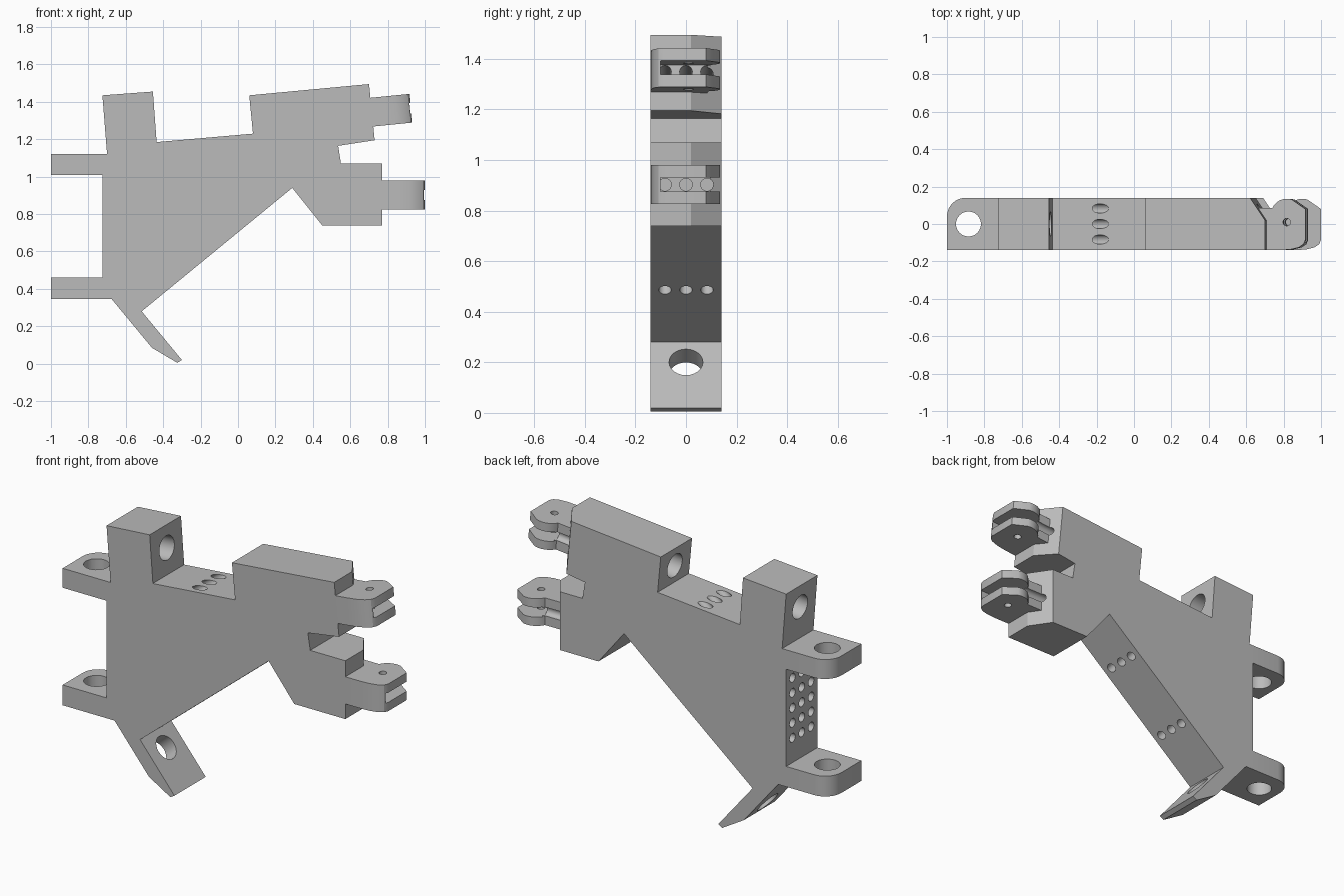
import bpy, bmesh, math
from mathutils import Matrix, Vector

cube = bpy.data.objects.get("Cube")
if cube:
    bpy.data.objects.remove(cube)

grey = bpy.data.materials.new("plain grey")
grey.use_nodes = True
tone = (0.5, 0.5, 0.5, 1)
grey.diffuse_color = tone
grey.node_tree.nodes["Principled BSDF"].inputs["Base Color"].default_value = tone

HALF = 0.14          # half depth of the plate
TILT = math.radians(5.7)
ROWS = (-0.083, 0, 0.083)


def make(name, bm):
    bmesh.ops.recalc_face_normals(bm, faces=bm.faces)
    mesh = bpy.data.meshes.new(name)
    bm.to_mesh(mesh)
    bm.free()
    mesh.materials.append(grey)
    ob = bpy.data.objects.new(name, mesh)
    bpy.context.collection.objects.link(ob)
    return ob


def prism(name, outline, low, high, upright=True, matrix=Matrix()):
    """Extrude an outline along z, or along y when it is drawn in x and z."""
    bm = bmesh.new()
    verts = [bm.verts.new((a, b, low) if upright else (a, low, b)) for a, b in outline]
    face = bm.faces.new(verts)
    top = bmesh.ops.extrude_face_region(bm, geom=[face])["geom"]
    move = (0, 0, high - low) if upright else (0, high - low, 0)
    bmesh.ops.translate(bm, vec=move, verts=[v for v in top if isinstance(v, bmesh.types.BMVert)])
    bmesh.ops.transform(bm, matrix=matrix, verts=bm.verts)
    return make(name, bm)


def drill(holes, radius):
    """One cutter holding a cylinder for each (start, end) pair."""
    bm = bmesh.new()
    for start, end in holes:
        start, end = Vector(start), Vector(end)
        axis = end - start
        turn = axis.to_track_quat("Z", "Y").to_matrix().to_4x4()
        bmesh.ops.create_cone(bm, cap_ends=True, segments=24, radius1=radius, radius2=radius,
                              depth=axis.length, matrix=Matrix.Translation((start + end) / 2) @ turn)
    cutter = make("cutter", bm)
    cutter.hide_render = True
    return cutter


def cut(ob, *cutters):
    for c in cutters:
        mod = ob.modifiers.new("cut", "BOOLEAN")
        mod.operation, mod.solver, mod.object = "DIFFERENCE", "EXACT", c
    bpy.context.view_layer.update()
    done = ob.evaluated_get(bpy.context.evaluated_depsgraph_get())
    mesh = bpy.data.meshes.new_from_object(done)
    ob.modifiers.clear()
    ob.data = mesh


def triple(point, direction, back, ahead):
    """Three parallel holes side by side, through a point in x and z."""
    d = Vector((direction[0], 0, direction[1])).normalized()
    spots = [Vector((point[0], y, point[1])) for y in ROWS]
    return [(p - d * back, p + d * ahead) for p in spots]


# Main plate
body = prism("body", [
    (-0.725, 0.345), (-0.725, 1.12), (-0.70, 1.12), (-0.725, 1.435), (-0.455, 1.455),
    (-0.435, 1.185), (0.08, 1.23), (0.06, 1.435), (0.70, 1.495), (0.73, 1.195),
    (0.535, 1.165), (0.55, 1.07), (0.77, 1.07), (0.77, 0.74), (0.45, 0.74),
    (0.29, 0.94), (-0.515, 0.28), (-0.30, 0.02), (-0.325, 0.005), (-0.46, 0.085),
    (-0.675, 0.345)], -HALF, HALF, upright=False)

# Frames of the two hinges
upper = Matrix.Translation((0.695, 0, 1.343)) @ Matrix.Rotation(-TILT, 4, "Y")
lower = Matrix.Translation((0.77, 0, 0.9025))
frames = {"upper": upper, "lower": lower}

# Slanted back corners of the two end blocks
corner = [(0.027, -0.02), (-0.107, 0.18), (0.1, 0.18), (0.1, -0.02)]
wedges = [prism("cutter", corner, -0.2, 0.2, matrix=m)
          for m in (upper @ Matrix.Translation((0.02, 0, 0)), lower)]

# Narrow channels: grid on the left end, then top, sloping underside and hinge outlets
channels = []
for i in range(5):
    channels += triple((-0.725, 0.60 + 0.085 * i), (1, 0), 0.05, 0.18)
channels += triple((-0.18, 1.207), (-0.77, -0.64), 0.1, 0.25)
for x, z in ((0.09, 0.775), (-0.265, 0.487)):
    channels += triple((x, z), (-0.634, 0.773), 0.05, 0.2)
outlets = [(m @ Vector((-0.3, y, 0)), m @ Vector((0.1, y, 0)))
           for m in frames.values() for y in ROWS]
narrow = drill(channels, 0.025)
ends = drill(outlets, 0.025)

# Wide holes: tower, facing block and slanted tongue
wide = drill([((-0.85, 0, 1.295), (-0.3, 0, 1.343)),
              ((-0.05, 0, 1.32), (0.35, 0, 1.355)),
              ((-0.75, 0, -0.05), (-0.33, 0, 0.30))], 0.067)
cut(body, *wedges, narrow, ends, wide)
parts = [body]
trash = wedges + [narrow, ends, wide]

# Flat lugs on the left end, rounded at the back corner
arc = [(-0.90 - 0.1 * math.sin(t * math.pi / 16), 0.04 + 0.1 * math.cos(t * math.pi / 16))
       for t in range(9)]
lug_hole = drill([((-0.885, 0, 0.2), (-0.885, 0, 1.3))], 0.067)
for name, z in (("lower_lug", 0.345), ("upper_lug", 1.01)):
    lug = prism(name, [(-0.725, HALF)] + arc + [(-1, -HALF), (-0.725, -HALF)],
                z, z + (0.115 if z < 1 else 0.11))
    cut(lug, lug_hole)
    parts.append(lug)
trash.append(lug_hole)

# Forked hinges on the right end
bump = [(0.13 - 0.085 * math.cos(math.radians(a)), 0.05 + 0.085 * math.sin(math.radians(a)))
        for a in range(25, 121, 12)]
outline = [(-0.06, -HALF), (0.09, -HALF), (0.15, -0.136), (0.195, -0.125), (0.22, -0.108),
           (0.23, -0.085), (0.23, 0.08)] + bump[::-1] + [(-0.06, 0.085)]
for name, m in frames.items():
    hinge = prism(name + "_hinge", outline, -0.077, 0.077, matrix=m)
    slot = prism("cutter", [(0.06, -0.10), (0.3, -0.10), (0.3, 0.2), (0.06, 0.2)],
                 -0.0275, 0.0275, matrix=m)
    pin = drill([(m @ Vector((0.13, 0.01, -0.2)), m @ Vector((0.13, 0.01, 0.2)))], 0.02)
    cut(hinge, slot, pin, ends)
    parts.append(hinge)
    trash += [slot, pin]

for ob in trash:
    bpy.data.objects.remove(ob)

# Smooth the curved walls only
bpy.ops.object.select_all(action="DESELECT")
for ob in parts:
    ob.select_set(True)
bpy.context.view_layer.objects.active = body
bpy.ops.object.shade_smooth_by_angle(angle=math.radians(30))
